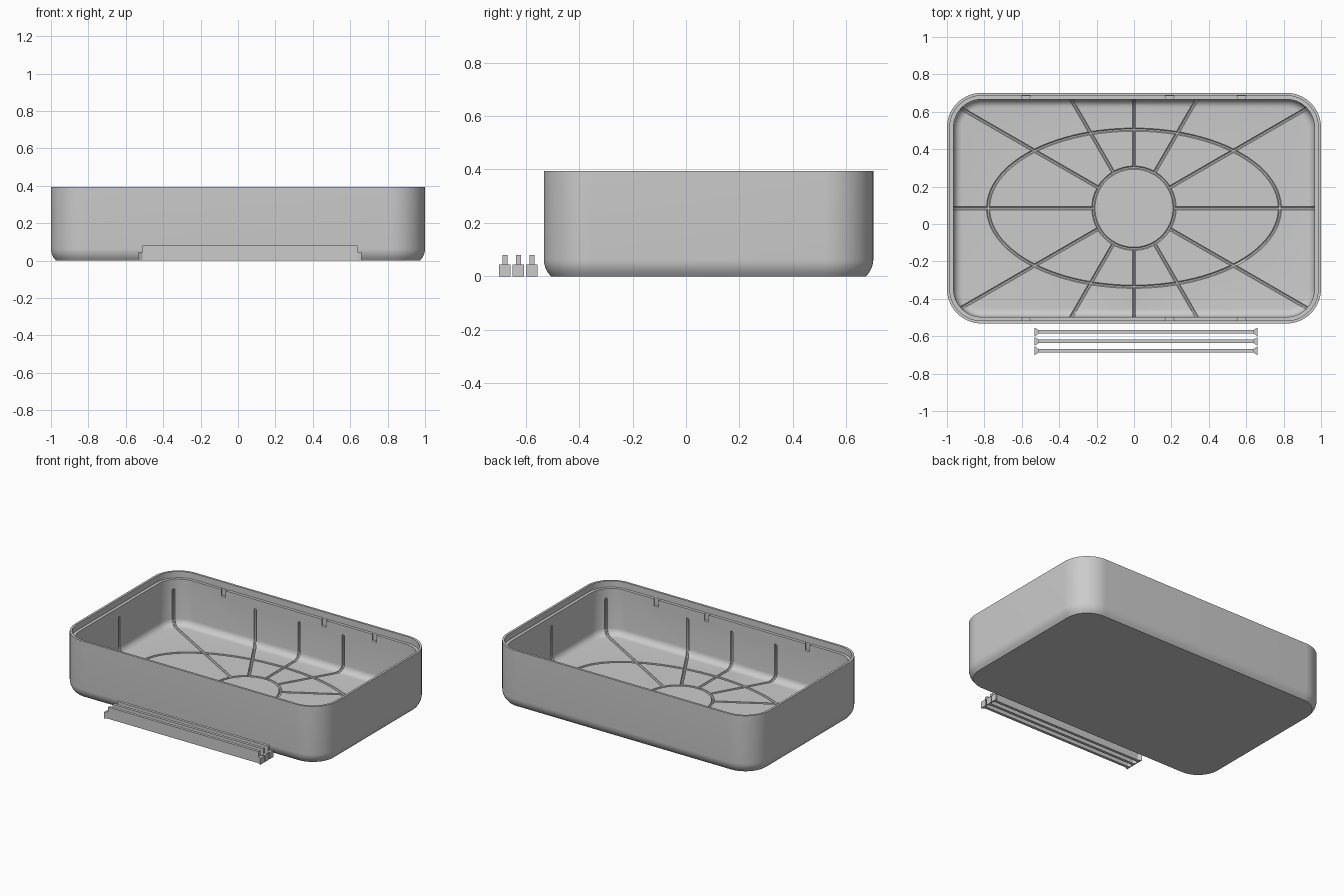
import bpy, bmesh
from math import sin, cos, pi, radians
from mathutils import Vector

if "Cube" in bpy.data.objects:
    bpy.data.objects.remove(bpy.data.objects["Cube"])

CY = 0.0845               # tray centre in y
HX, HY, R = 1.0, 0.6165, 0.185
FLOOR, LEDGE, TOP = 0.035, 0.352, 0.395
GROOVE = 0.0095


def finish(name, bm):
    bmesh.ops.recalc_face_normals(bm, faces=bm.faces)
    me = bpy.data.meshes.new(name)
    bm.to_mesh(me)
    bm.free()
    ob = bpy.data.objects.new(name, me)
    bpy.context.collection.objects.link(ob)
    return ob


def loft(name, rings, closed=False):
    """Skin a list of point rings; cap the ends unless closed."""
    bm = bmesh.new()
    vs = [[bm.verts.new(p) for p in ring] for ring in rings]
    n = len(vs[0])
    for i in range(len(vs) if closed else len(vs) - 1):
        a, b = vs[i], vs[(i + 1) % len(vs)]
        for j in range(n):
            k = (j + 1) % n
            bm.faces.new((a[j], a[k], b[k], b[j]))
    if not closed:
        bm.faces.new(vs[0])
        bm.faces.new(vs[-1])
    return finish(name, bm)


def rounded_rect(inset, z, seg=16):
    r, pts = R - inset, []
    for q, (sx, sy) in enumerate([(1, 1), (-1, 1), (-1, -1), (1, -1)]):
        for i in range(seg + 1):
            a = (q + i / seg) * pi / 2
            pts.append((sx * (HX - R) + r * cos(a), CY + sy * (HY - R) + r * sin(a), z))
    return pts


def ray_hit(ang, inset):
    """Distance from tray centre to the inset wall along a direction."""
    lo, hi = 0.0, 2.0
    for _ in range(40):
        m = (lo + hi) / 2
        dx = max(abs(m * cos(ang)) - (HX - R), 0)
        dy = max(abs(m * sin(ang)) - (HY - R), 0)
        if (dx * dx + dy * dy) ** 0.5 < R - inset:
            lo = m
        else:
            hi = m
    return lo


def sweep(name, path, radii, closed=False, side=None):
    rings, n = [], len(path)
    for i, p in enumerate(path):
        a = path[i - 1] if closed or i else p
        b = path[(i + 1) % n] if closed or i < n - 1 else p
        t = (b - a).normalized()
        s = side or t.cross(Vector((0, 0, 1))).normalized()
        u = s.cross(t)
        rings.append([p + radii[i] * (cos(w) * s + sin(w) * u)
                      for w in [(k + 0.5) * pi / 4 for k in range(8)]])
    return loft(name, rings, closed)


def extrude_plan(name, pts, z0, z1):
    return loft(name, [[(x, y, z) for x, y in pts] for z in (z0, z1)])


def smooth(ob):
    bpy.ops.object.select_all(action='DESELECT')
    ob.select_set(True)
    bpy.context.view_layer.objects.active = ob
    bpy.ops.object.shade_smooth_by_angle(angle=radians(30))


# tray: outer wall, stepped lip, inner wall, rounded inner floor edge
FR = 0.045
fillet = [(0.035 + FR * (1 - cos(a)), FLOOR + FR * (1 - sin(a)))
          for a in [i * pi / 12 for i in range(7)]]
profile = [(0.027, 0), (0.014, 0.016), (0.005, 0.034), (0.001, 0.05), (0, 0.062),
           (0, TOP), (0.015, TOP), (0.015, LEDGE), (0.035, LEDGE)] + fillet
tray = loft("tray", [rounded_rect(i, z) for i, z in profile])

cutters = []
# round and oval floor grooves
for name, rx, ry in (("circle_groove", 0.217, 0.217), ("oval_groove", 0.78, 0.42)):
    path = [Vector((rx * cos(a), CY + ry * sin(a), FLOOR))
            for a in [2 * pi * (i + 0.5) / 96 for i in range(96)]]
    cutters.append(sweep(name, path, [GROOVE] * 96, closed=True))

# radial grooves that run outward and climb the wall
for k in range(12):
    a = k * pi / 6
    d = Vector((cos(a), sin(a), 0))
    steps = [(0.217, FLOOR)] + [(ray_hit(a, i), z) for i, z in reversed(fillet)]
    wall = steps[-1][0]
    steps += [(wall, 0.28), (wall, 0.286), (wall, 0.29)]
    path = [Vector((0, CY, z)) + d * r for r, z in steps]
    radii = [GROOVE] * (len(path) - 2) + [GROOVE * 0.75, GROOVE * 0.3]
    cutters.append(sweep("radial_groove", path, radii, side=Vector((-sin(a), cos(a), 0))))

# dovetail slots in the ledge
for x in (-0.578, 0.19, 0.575):
    for s in (1, -1):
        yo, yi = CY + s * (HY - 0.0165), CY + s * (HY - 0.042)
        pts = [(x - 0.025, yo), (x + 0.025, yo), (x + 0.012, yi), (x - 0.012, yi)]
        cutters.append(extrude_plan("slot", pts, LEDGE - 0.048, LEDGE + 0.01))

bpy.context.view_layer.objects.active = tray
for c in cutters:
    c.hide_render = True
    m = tray.modifiers.new("cut", 'BOOLEAN')
    m.operation, m.solver, m.object = 'DIFFERENCE', 'EXACT', c
    bpy.ops.object.modifier_apply(modifier=m.name)
    bpy.data.objects.remove(c)
smooth(tray)

# three loose dividers with dovetail ends
X0, X1, W, N = -0.531, 0.66, 0.022, 0.0095
for i, y in enumerate((-0.577, -0.6275, -0.678)):
    low = [(X0, y - W), (X0 + 0.003, y - W), (X0 + 0.021, y - N), (X1 - 0.021, y - N),
           (X1 - 0.003, y - W), (X1, y - W), (X1, y + W), (X1 - 0.003, y + W),
           (X1 - 0.021, y + N), (X0 + 0.021, y + N), (X0 + 0.003, y + W), (X0, y + W)]
    high = [(X0 + 0.021, y - N), (X1 - 0.021, y - N), (X1 - 0.021, y + N), (X0 + 0.021, y + N)]
    div = extrude_plan(f"divider_{i + 1}", low, 0, 0.045)
    top = extrude_plan(f"divider_top_{i + 1}", high, 0.045, 0.08)
    bpy.ops.object.select_all(action='DESELECT')
    top.select_set(True)
    div.select_set(True)
    bpy.context.view_layer.objects.active = div
    bpy.ops.object.join()
